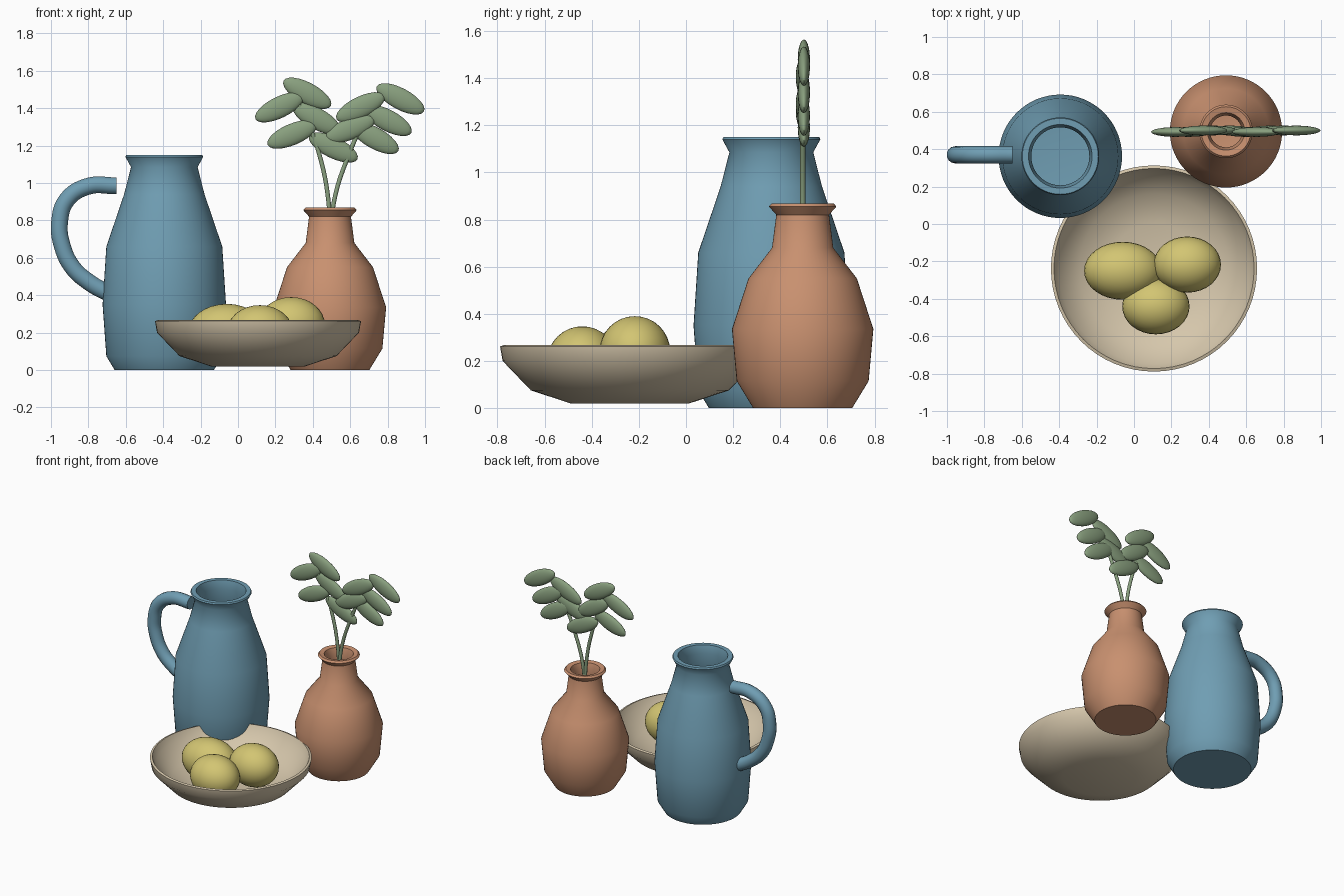
import bpy, bmesh, math
from mathutils import Matrix

if "Cube" in bpy.data.objects:
    bpy.data.objects.remove(bpy.data.objects["Cube"])


def material(name, r, g, b):
    m = bpy.data.materials.new(name)
    m.diffuse_color = (r, g, b, 1)
    m.use_nodes = True
    m.node_tree.nodes["Principled BSDF"].inputs["Base Color"].default_value = m.diffuse_color
    return m


BLUE = material("dusty blue glaze", 0.16, 0.34, 0.45)
CLAY = material("terracotta", 0.58, 0.28, 0.16)
CREAM = material("cream stoneware", 0.67, 0.57, 0.41)
YELLOW = material("lemon yellow", 0.65, 0.56, 0.17)
GREEN = material("sage green", 0.25, 0.35, 0.21)


def finish(name, bm, mat, angle=45):
    bmesh.ops.recalc_face_normals(bm, faces=bm.faces)
    me = bpy.data.meshes.new(name)
    bm.to_mesh(me)
    bm.free()
    me.materials.append(mat)
    ob = bpy.data.objects.new(name, me)
    bpy.context.collection.objects.link(ob)
    bpy.ops.object.select_all(action='DESELECT')
    ob.select_set(True)
    bpy.context.view_layer.objects.active = ob
    bpy.ops.object.shade_smooth_by_angle(angle=math.radians(angle))
    return ob


def lathe(name, profile, x, y, mat, n=64):
    """Revolve (radius, z) points; radius 0 at both ends closes the solid."""
    bm = bmesh.new()
    vs = [bm.verts.new((r + x, y, z)) for r, z in profile]
    es = [bm.edges.new(p) for p in zip(vs, vs[1:])]
    bmesh.ops.spin(bm, geom=vs + es, cent=(x, y, 0), axis=(0, 0, 1),
                   angle=math.tau, steps=n, use_duplicate=False)
    bmesh.ops.remove_doubles(bm, verts=bm.verts, dist=0.0005)
    return finish(name, bm, mat)


def ellipsoid(name, loc, radii, mat, tilt=0, u=32, v=16):
    bm = bmesh.new()
    m = (Matrix.Translation(loc) @ Matrix.Rotation(-math.radians(tilt), 4, 'Y')
         @ Matrix.Diagonal((*radii, 1)))
    bmesh.ops.create_uvsphere(bm, u_segments=u, v_segments=v, radius=1, matrix=m)
    return finish(name, bm, mat, 60)


def tube(name, points, y, radius, mat):
    """Round tube along a smooth curve through (x, z) points."""
    cu = bpy.data.curves.new(name, 'CURVE')
    cu.dimensions = '3D'
    cu.bevel_depth = radius
    cu.bevel_resolution = 5
    cu.resolution_u = 8
    cu.use_fill_caps = True
    sp = cu.splines.new('BEZIER')
    sp.bezier_points.add(len(points) - 1)
    for bp, (x, z) in zip(sp.bezier_points, points):
        bp.co = (x, y, z)
        bp.handle_left_type = bp.handle_right_type = 'AUTO'
    cu.materials.append(mat)
    ob = bpy.data.objects.new(name, cu)
    bpy.context.collection.objects.link(ob)
    bpy.ops.object.select_all(action='DESELECT')
    ob.select_set(True)
    bpy.context.view_layer.objects.active = ob
    bpy.ops.object.convert(target='MESH')
    bpy.ops.object.shade_smooth_by_angle(angle=math.radians(45))


# Jug: outer wall, lip, inner wall
lathe("jug", [(0, 0), (0.265, 0), (0.31, 0.075), (0.33, 0.35), (0.31, 0.66),
              (0.215, 0.94), (0.178, 1.085), (0.208, 1.14), (0.203, 1.15),
              (0.17, 1.15), (0.155, 1.09), (0.19, 0.93), (0.285, 0.65),
              (0.305, 0.35), (0.28, 0.08), (0, 0.05)], -0.394, 0.362, BLUE)
tube("jug_handle", [(-0.65, 0.985), (-0.80, 0.983), (-0.915, 0.91),
                    (-0.954, 0.79), (-0.94, 0.665), (-0.885, 0.55),
                    (-0.80, 0.472), (-0.70, 0.415), (-0.64, 0.39)],
     0.37, 0.046, BLUE)

# Vase
lathe("vase", [(0, 0), (0.21, 0), (0.28, 0.115), (0.30, 0.335), (0.23, 0.55),
               (0.13, 0.68), (0.112, 0.82), (0.143, 0.855), (0.132, 0.868),
               (0.10, 0.862), (0.085, 0.81), (0.105, 0.67), (0.205, 0.54),
               (0.275, 0.335), (0.255, 0.12), (0, 0.04)], 0.492, 0.495, CLAY)

# Bowl
lathe("bowl", [(0, 0.02), (0.252, 0.02), (0.42, 0.075), (0.54, 0.20),
               (0.551, 0.262), (0.535, 0.267), (0.51, 0.215), (0.40, 0.11),
               (0.24, 0.06), (0, 0.055)], 0.107, -0.238, CREAM)

# Fruit resting in the bowl
for i, (loc, radii) in enumerate([
        ((-0.06, -0.25, 0.20), (0.207, 0.155, 0.154)),
        ((0.285, -0.217, 0.24), (0.18, 0.15, 0.15)),
        ((0.117, -0.44, 0.197), (0.18, 0.15, 0.15))]):
    ellipsoid(f"fruit_{i + 1}", loc, radii, YELLOW)

# Sprig stems
tube("left_stem", [(0.492, 0.60), (0.484, 0.90), (0.43, 1.17), (0.37, 1.33),
                   (0.31, 1.45)], 0.495, 0.012, GREEN)
tube("right_stem", [(0.492, 0.60), (0.513, 0.90), (0.60, 1.17), (0.66, 1.30),
                    (0.75, 1.43)], 0.495, 0.012, GREEN)

# Leaves: x, z, tilt in degrees
leaves = [(0.37, 1.48, -28), (0.222, 1.405, 26), (0.42, 1.345, -29),
          (0.29, 1.26, 23), (0.51, 1.19, -26), (0.868, 1.45, -28),
          (0.655, 1.405, 26), (0.80, 1.335, -28), (0.60, 1.29, 23),
          (0.732, 1.24, -29)]
for i, (x, z, tilt) in enumerate(leaves):
    y = 0.495 + (0.005 if tilt < 0 else -0.003)
    ellipsoid(f"leaf_{i + 1}", (x, y, z), (0.143, 0.026, 0.057), GREEN, tilt, 24, 12)
